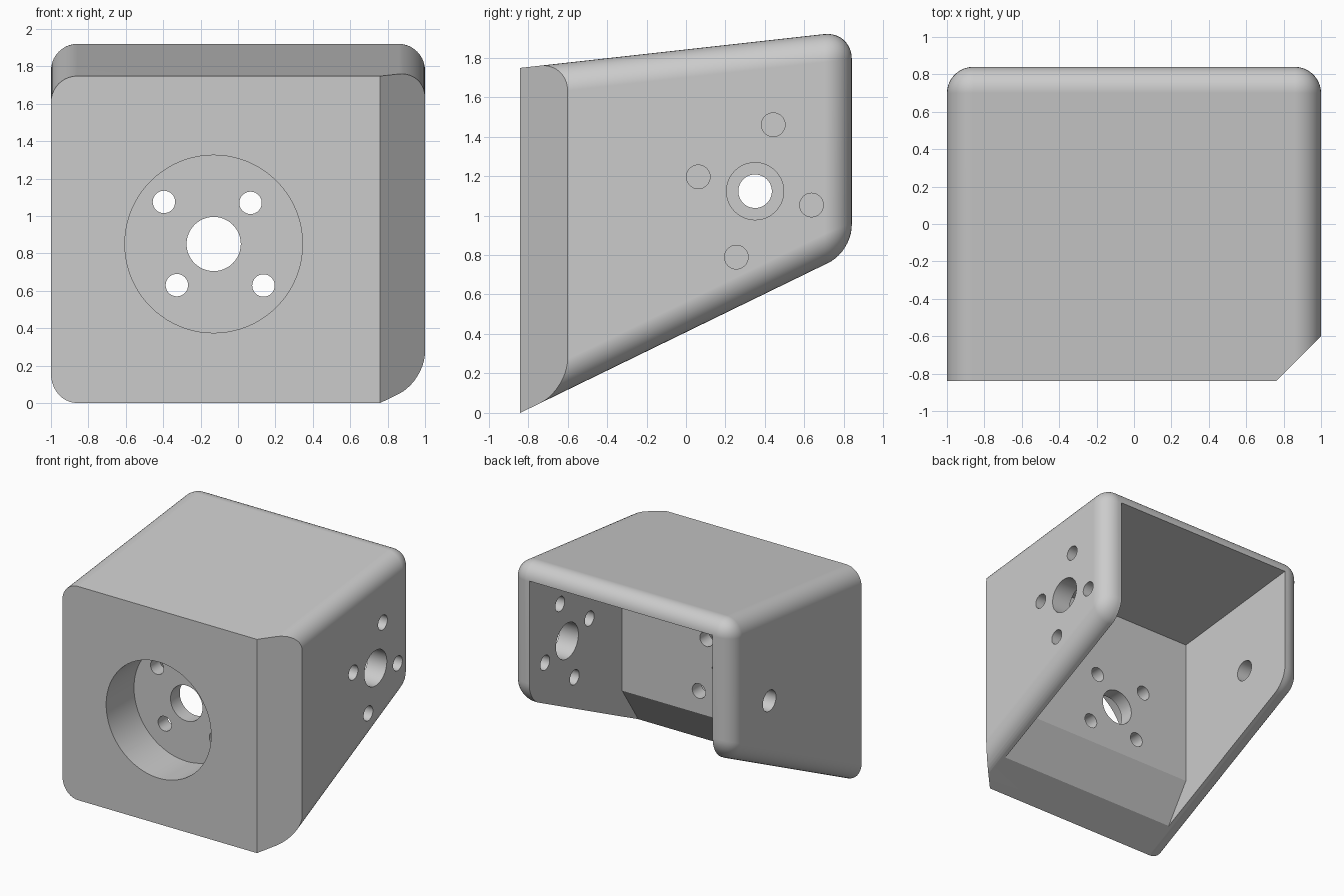
import bpy, bmesh, math
from mathutils import Matrix, Vector

cube = bpy.data.objects.get("Cube")
if cube:
    bpy.data.objects.remove(cube, do_unlink=True)

grey = bpy.data.materials.new("plain_grey")
grey.use_nodes = True
grey.diffuse_color = (0.6, 0.6, 0.6, 1)
grey.node_tree.nodes["Principled BSDF"].inputs["Base Color"].default_value = (0.6, 0.6, 0.6, 1)


def add_object(name, bm):
    bmesh.ops.recalc_face_normals(bm, faces=bm.faces)
    mesh = bpy.data.meshes.new(name)
    bm.to_mesh(mesh)
    bm.free()
    obj = bpy.data.objects.new(name, mesh)
    bpy.context.collection.objects.link(obj)
    mesh.materials.append(grey)
    return obj


def prism(points, axis_vec):
    """Closed prism: a polygon of 3D points swept along a vector."""
    bm = bmesh.new()
    face = bm.faces.new([bm.verts.new(p) for p in points])
    swept = bmesh.ops.extrude_face_region(bm, geom=[face], use_keep_orig=True)
    verts = [g for g in swept["geom"] if isinstance(g, bmesh.types.BMVert)]
    bmesh.ops.translate(bm, verts=verts, vec=axis_vec)
    return bm


def side_prism(profile, half_width):
    return prism([(-half_width, y, z) for y, z in profile], (2 * half_width, 0, 0))


def cylinder(radius, start, end, segments=48):
    start, end = Vector(start), Vector(end)
    axis = end - start
    place = Matrix.Translation((start + end) / 2) @ axis.to_track_quat("Z", "Y").to_matrix().to_4x4()
    bm = bmesh.new()
    bmesh.ops.create_cone(bm, cap_ends=True, segments=segments, radius1=radius,
                          radius2=radius, depth=axis.length, matrix=place)
    return bm


def cut(target, bm):
    cutter = add_object("cutter", bm)
    cutter.hide_render = True
    mod = target.modifiers.new("cut", "BOOLEAN")
    mod.operation = "DIFFERENCE"
    mod.solver = "EXACT"
    mod.object = cutter
    bpy.context.view_layer.objects.active = target
    bpy.ops.object.modifier_apply(modifier=mod.name)
    bpy.data.objects.remove(cutter, do_unlink=True)


def roof(y):
    return 1.748 + 0.111 * (y + 0.84)


# Outer wedge block, every edge rounded except those around the front face
FRONT, BACK = -0.84, 0.84
bm = side_prism([(FRONT, 0), (BACK, 0.818), (BACK, roof(BACK)), (FRONT, roof(FRONT))], 1)
rounded = [e for e in bm.edges if any(v.co.y > 0 for v in e.verts)]
bmesh.ops.bevel(bm, geom=rounded, offset=0.14, offset_type="OFFSET", segments=10,
                profile=0.5, affect="EDGES", clamp_overlap=True)
housing = add_object("bracket_housing", bm)

# Flat chamfer on the front vertical corner
cut(housing, prism([(0.66, -0.94, -0.5), (1.1, -0.5, -0.5), (1.1, -0.94, -0.5)], (0, 0, 3)))

# Cavity open at the back and underneath, with a sloped lower front
cut(housing, side_prism([(-0.68, -0.034), (-0.36, 0.445), (-0.36, roof(-0.36) - 0.135),
                         (1.1, roof(1.1) - 0.135), (1.1, -0.034)], 0.83))

# Front mount: round recess, bore and four screw holes
FX, FZ = -0.13, 0.85
cut(housing, cylinder(0.475, (FX, -1, FZ), (FX, -0.48, FZ), 80))
cut(housing, cylinder(0.145, (FX, -0.7, FZ), (FX, -0.2, FZ)))
for dx, dz in [(-0.266, 0.225), (0.197, 0.22), (-0.197, -0.22), (0.266, -0.222)]:
    x, z = FX + dx, FZ + dz
    cut(housing, cylinder(0.06, (x, -0.7, z), (x, -0.2, z), 32))

# Side mount: bore and four screw holes in one wall, small axle hole in the other
SY, SZ = 0.35, 1.123
cut(housing, cylinder(0.145, (0.6, SY, SZ), (1.2, SY, SZ)))
cut(housing, cylinder(0.085, (-1.2, SY, SZ), (-0.6, SY, SZ)))
for dy, dz in [(0.092, 0.337), (-0.288, 0.073), (0.286, -0.07), (-0.095, -0.334)]:
    y, z = SY + dy, SZ + dz
    cut(housing, cylinder(0.06, (0.6, y, z), (1.2, y, z), 32))

# Smooth rounded edges, crisp flats
bpy.ops.object.select_all(action="DESELECT")
housing.select_set(True)
bpy.context.view_layer.objects.active = housing
bpy.ops.object.shade_smooth_by_angle(angle=math.radians(25))
weighted = housing.modifiers.new("flat_faces", "WEIGHTED_NORMAL")
weighted.keep_sharp = True
